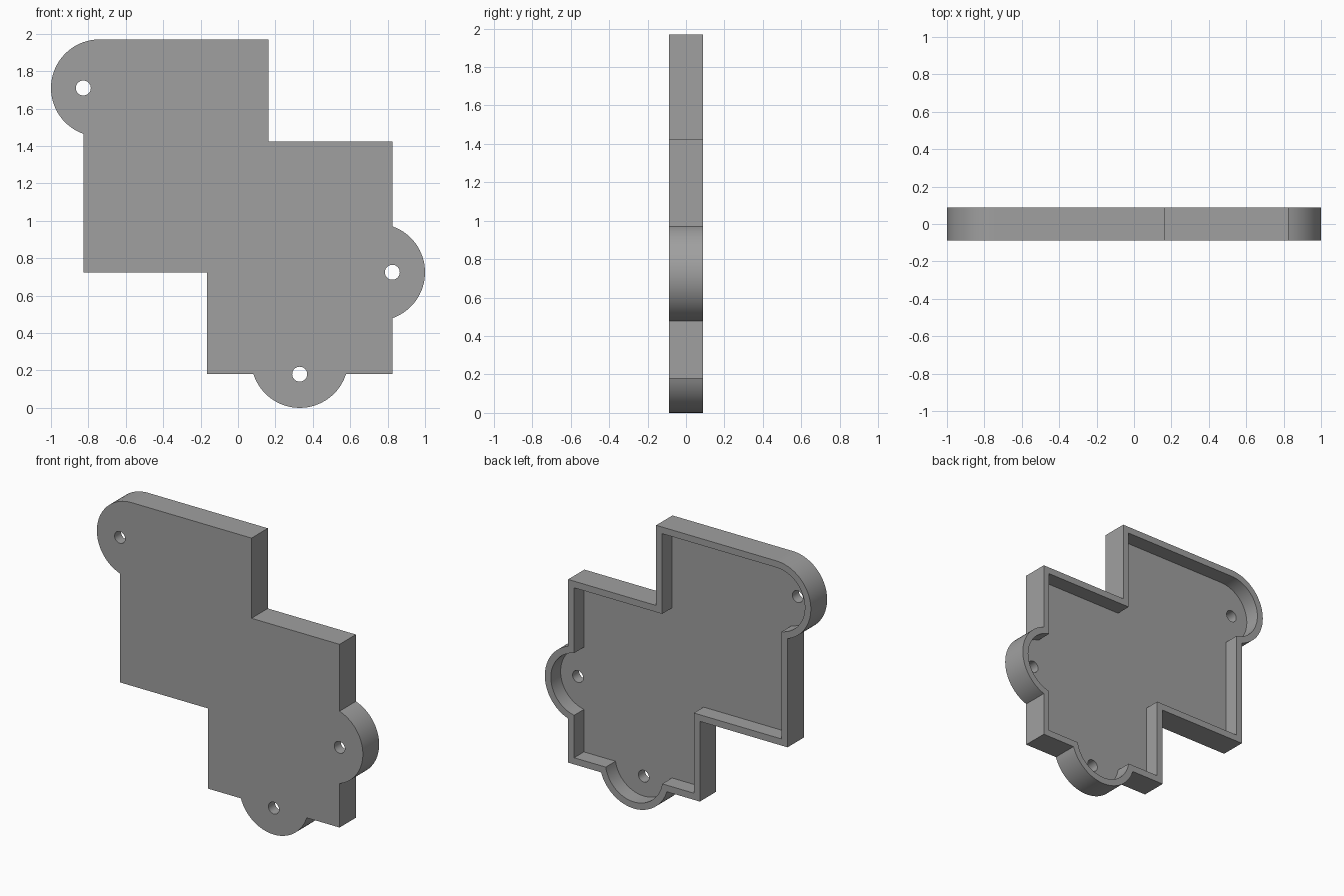
import bpy, bmesh, math

if "Cube" in bpy.data.objects:
    bpy.data.objects.remove(bpy.data.objects["Cube"])

FRONT, BACK = -0.0875, 0.0875
WALL, FLOOR = 0.045, 0.07
LOBE_R, HOLE_R = 0.26, 0.04

grey = bpy.data.materials.new("plain grey")
grey.diffuse_color = (0.35, 0.35, 0.35, 1)
grey.use_nodes = True
grey.node_tree.nodes["Principled BSDF"].inputs["Base Color"].default_value = grey.diffuse_color


def arc(cx, cz, r, a0, a1, n=32):
    return [(cx + r * math.cos(a0 + (a1 - a0) * i / n),
             cz + r * math.sin(a0 + (a1 - a0) * i / n)) for i in range(n + 1)]


def outline(t):
    """Stepped plate outline with three round lobes, inset by t."""
    r = LOBE_R - t
    side = math.acos((0.085 - t) / r)
    low = math.acos((0.08 - t) / r)
    down = -math.pi / 2
    pts = [(-0.825 + t, 0.725 + t), (-0.165 + t, 0.725 + t), (-0.165 + t, 0.18 + t)]
    pts += arc(0.33, 0.26, r, down - low, down + low)            # bottom lobe
    pts += [(0.825 - t, 0.18 + t)]
    pts += arc(0.74, 0.725, r, -side, side)                      # right lobe
    pts += [(0.825 - t, 1.425 - t), (0.163 - t, 1.425 - t), (0.163 - t, 1.97 - t)]
    pts += arc(-0.74, 1.71, r, math.pi / 2, math.pi + side)      # upper left lobe
    return pts


def prism(name, pts, y0, y1):
    bm = bmesh.new()
    face = bm.faces.new([bm.verts.new((x, y0, z)) for x, z in pts])
    ext = bmesh.ops.extrude_face_region(bm, geom=[face])["geom"]
    bmesh.ops.translate(bm, vec=(0, y1 - y0, 0),
                        verts=[v for v in ext if isinstance(v, bmesh.types.BMVert)])
    bmesh.ops.recalc_face_normals(bm, faces=bm.faces)
    mesh = bpy.data.meshes.new(name)
    bm.to_mesh(mesh)
    bm.free()
    mesh.materials.append(grey)
    ob = bpy.data.objects.new(name, mesh)
    bpy.context.collection.objects.link(ob)
    return ob


# Shallow tray, open at the back
tray = prism("tray", outline(0), FRONT, BACK)

# Cavity and screw holes
cutters = [prism("cavity_cutter", outline(WALL), FRONT + FLOOR, BACK + 0.1)]
for x, z in ((-0.827, 1.71), (0.825, 0.725), (0.33, 0.18)):
    ring = arc(x, z, HOLE_R, 0, 2 * math.pi)[:-1]
    cutters.append(prism("hole_cutter", ring, FRONT - 0.1, BACK + 0.05))

bpy.context.view_layer.objects.active = tray
tray.select_set(True)
for cutter in cutters:
    mod = tray.modifiers.new("cut", 'BOOLEAN')
    mod.operation, mod.solver, mod.object = 'DIFFERENCE', 'EXACT', cutter
    bpy.ops.object.modifier_apply(modifier=mod.name)
    bpy.data.objects.remove(cutter)

bpy.ops.object.shade_smooth_by_angle(angle=math.radians(30))
